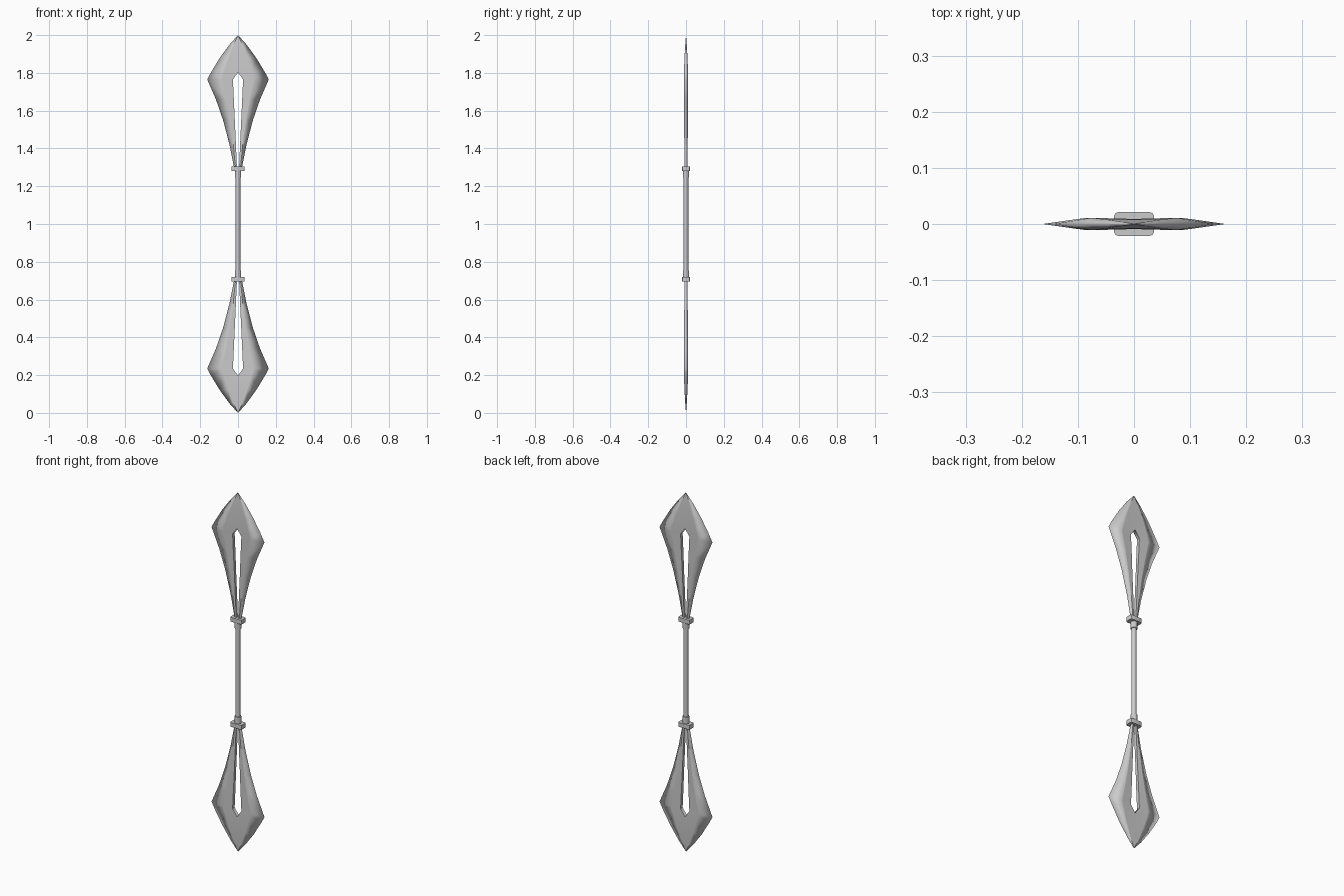
import bpy
import bmesh
from mathutils import Matrix

if "Cube" in bpy.data.objects:
    bpy.data.objects.remove(bpy.data.objects["Cube"], do_unlink=True)

CENTRE = (0, 0, 1)  # every part is mirrored about the middle of the staff


def finish(name, bm, axes, angle=30):
    mesh = bpy.data.meshes.new(name)
    bm.to_mesh(mesh)
    bm.free()
    obj = bpy.data.objects.new(name, mesh)
    obj.location = CENTRE
    bpy.context.collection.objects.link(obj)
    if any(axes):
        mirror = obj.modifiers.new("Mirror", 'MIRROR')
        mirror.use_axis = axes
        mirror.merge_threshold = 0.0001
    bpy.ops.object.select_all(action='DESELECT')
    obj.select_set(True)
    bpy.context.view_layer.objects.active = obj
    bpy.ops.object.shade_smooth_by_angle(angle=angle * 3.14159 / 180)
    return obj


def rod(bm, radius, bottom, top, sides=12):
    bmesh.ops.create_cone(
        bm, cap_ends=True, segments=sides, radius1=radius, radius2=radius,
        depth=top - bottom, matrix=Matrix.Translation((0, 0, (bottom + top) / 2)))


# Blades: height, outer edge, ridge, slot edge, ridge depth, slot depth
rows = [
    (0.285, 0.018, 0.012, 0.005, 0.008, 0.007),
    (0.42, 0.045, 0.025, 0.011, 0.009, 0.008),
    (0.55, 0.079, 0.043, 0.017, 0.010, 0.008),
    (0.66, 0.117, 0.063, 0.022, 0.011, 0.009),
    (0.765, 0.163, 0.085, 0.027, 0.011, 0.009),
    (0.803, 0.143, 0.075, 0, 0.011, 0.009),
    (0.88, 0.096, 0.050, 0, 0.008, 0.008),
    (0.95, 0.045, 0.023, 0, 0.004, 0.004),
    (1.0, 0, 0, 0, 0, 0),
]
bm = bmesh.new()
grid = [[bm.verts.new(p) for p in (
    (slot, 0, z), (slot, -slot_y, z), (ridge, -ridge_y, z), (edge, 0, z))]
    for z, edge, ridge, slot, ridge_y, slot_y in rows]
for low, high, row in zip(grid, grid[1:], rows):
    first = 0 if row[3] > 0 else 1  # the slot wall stops above the opening
    for c in range(first, 3):
        bm.faces.new((low[c], low[c + 1], high[c + 1], high[c]))
bmesh.ops.remove_doubles(bm, verts=bm.verts, dist=0.00001)
loose = [v for v in bm.verts if not v.link_faces]
bmesh.ops.delete(bm, geom=loose, context='VERTS')
finish("blades", bm, (True, True, True), 8)

# Shaft
bm = bmesh.new()
rod(bm, 0.013, -0.29, 0.29)
finish("shaft", bm, (False, False, False))

# Collars at the shaft ends
bm = bmesh.new()
rod(bm, 0.017, 0.245, 0.285)
finish("collars", bm, (False, False, True))

# Guards with chamfered upright corners
bm = bmesh.new()
bmesh.ops.create_cube(bm, size=1, matrix=Matrix.Translation((0, 0, 0.293))
                      @ Matrix.Diagonal((0.071, 0.042, 0.024, 1)))
upright = [e for e in bm.edges
           if abs(e.verts[0].co.z - e.verts[1].co.z) > 0.01]
bmesh.ops.bevel(bm, geom=upright, offset=0.007, segments=2, profile=0.5,
                affect='EDGES')
finish("guards", bm, (False, False, True))
